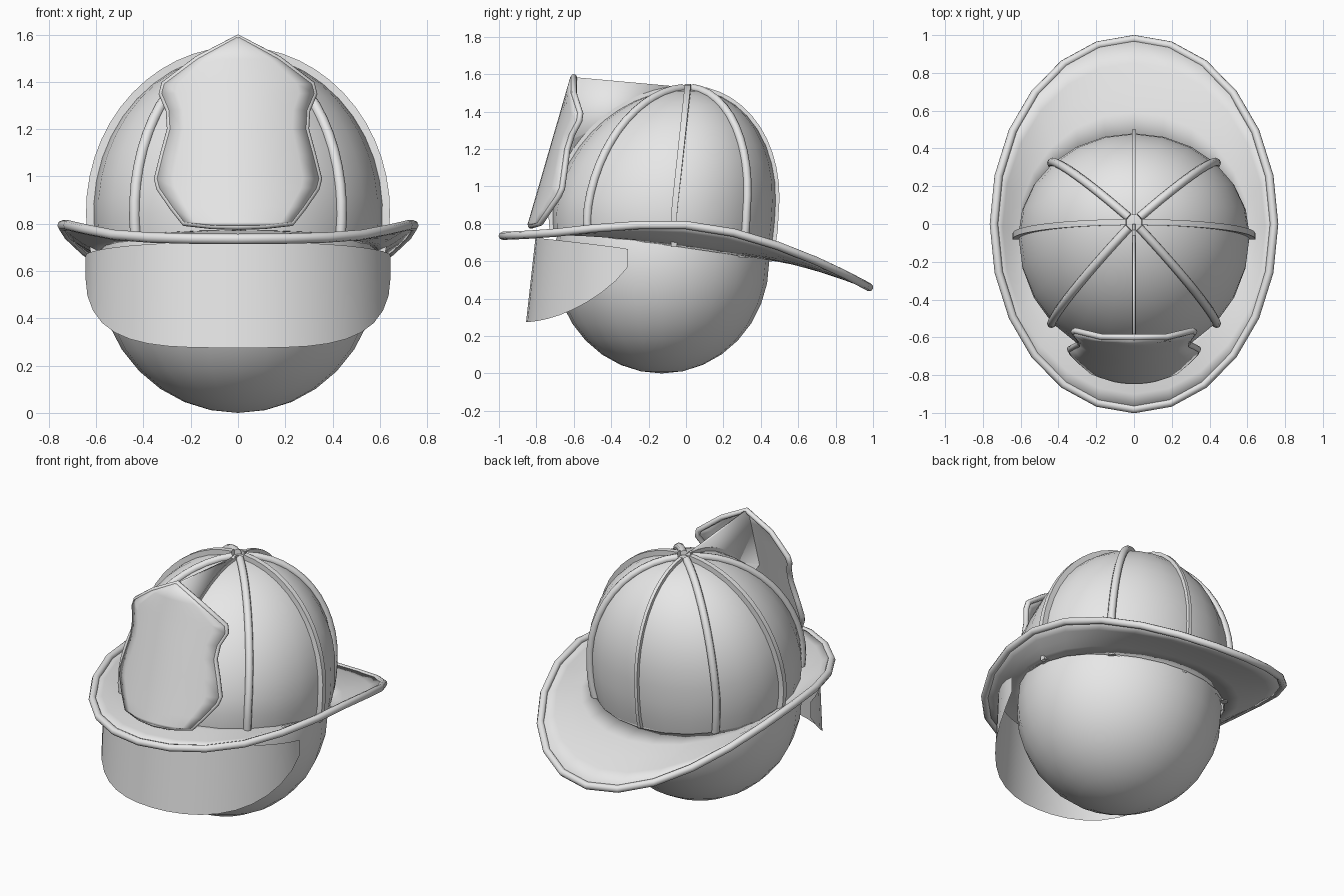
import bpy, bmesh
from math import sin, cos, pi, radians

if "Cube" in bpy.data.objects:
    bpy.data.objects.remove(bpy.data.objects["Cube"], do_unlink=True)

GREY = (0.8, 0.8, 0.8, 1)
mat = bpy.data.materials.new("light grey")
mat.use_nodes = True
mat.diffuse_color = GREY
mat.node_tree.nodes["Principled BSDF"].inputs["Base Color"].default_value = GREY


def finish(name, bm, thick=0):
    """Turn a bmesh into a smooth-shaded object, with optional thickness."""
    bmesh.ops.recalc_face_normals(bm, faces=bm.faces)
    me = bpy.data.meshes.new(name)
    bm.to_mesh(me)
    bm.free()
    ob = bpy.data.objects.new(name, me)
    bpy.context.collection.objects.link(ob)
    me.materials.append(mat)
    bpy.ops.object.select_all(action='DESELECT')
    ob.select_set(True)
    bpy.context.view_layer.objects.active = ob
    bpy.ops.object.shade_smooth_by_angle(angle=radians(40))
    if thick:
        mod = ob.modifiers.new("thickness", 'SOLIDIFY')
        mod.thickness = thick
        mod.offset = 0
    return ob


def loft(name, rings, closed=True, thick=0, cap=False):
    """Skin a list of point rows with quads."""
    bm = bmesh.new()
    rows = [[bm.verts.new(p) for p in r] for r in rings]
    n = len(rows[0])
    for a, b in zip(rows, rows[1:]):
        for i in range(n if closed else n - 1):
            j = (i + 1) % n
            bm.faces.new((a[i], a[j], b[j], b[i]))
    if cap:
        bm.faces.new(rows[-1])
    return finish(name, bm, thick)


def tube(name, pts, radius, cyclic=False):
    """Round bead along a path."""
    cu = bpy.data.curves.new(name, 'CURVE')
    cu.dimensions = '3D'
    cu.bevel_depth = radius
    cu.bevel_resolution = 2
    cu.use_fill_caps = True
    sp = cu.splines.new('POLY')
    sp.points.add(len(pts) - 1)
    for p, co in zip(sp.points, pts):
        p.co = (*co, 1)
    sp.use_cyclic_u = cyclic
    sp.use_smooth = True
    cu.materials.append(mat)
    ob = bpy.data.objects.new(name, cu)
    bpy.context.collection.objects.link(ob)
    return ob


SEG = 24
ANGLES = [2 * pi * i / SEG for i in range(SEG)]

# Head: slightly squashed ball under the helmet
bm = bmesh.new()
bmesh.ops.create_uvsphere(bm, u_segments=24, v_segments=16, radius=1)
for v in bm.verts:
    v.co = (v.co.x * 0.59, v.co.y * 0.575 - 0.13, v.co.z * 0.6 + 0.6)
finish("head", bm)


# Dome: half ellipsoid, longer in front, with its crown set back
def dome_point(a, f, grow=0.0):
    """a = direction around the dome, f = 0 at the brim to 1 at the crown."""
    start = -0.25 - 0.13 * sin(a)
    t = start + (pi / 2 - 0.03 - start) * f
    ry = (0.54 if sin(a) > 0 else 0.65) + grow
    lean = -0.065 + 0.075 * sin(max(t, 0))
    return ((0.613 + grow) * cos(a) * cos(t),
            ry * sin(a) * cos(t) + lean,
            0.85 + (0.67 + grow) * sin(t))


loft("dome", [[dome_point(a, k / 12) for a in ANGLES] for k in range(13)], cap=True)

# Ribs: eight seams, diagonals as beads, the others as raised strips
path = [0.98 * k / 15 for k in range(16)]
for k, side in enumerate(("left", "back_left", "back", "back_right",
                          "right", "front_right", "front", "front_left")):
    a = k * pi / 4
    if k % 2:
        tube(side + "_rib", [dome_point(a, f, 0.006) for f in path], 0.023)
    else:
        w, high = (0.016, 0.03) if k % 4 == 0 else (0.01, 0.02)
        ux, uy = -sin(a) * w, cos(a) * w
        rows = []
        for f in path:
            row = []
            for s, g in ((-1, -0.02), (-1, high), (1, high), (1, -0.02)):
                x, y, z = dome_point(a, f, g)
                row.append((x + s * ux, y + s * uy, z))
            rows.append(row)
        loft(side + "_rib", rows, cap=True)


# Brim: long oval, lifted at the sides and drooping at the back
RIM = [(-1, .735), (-.87, .74), (-.7, .752), (-.5, .775), (-.26, .793), (0, .793),
       (.26, .752), (.5, .68), (.7, .6), (.87, .52), (1, .45)]


def rim_height(y):
    for (y0, z0), (y1, z1) in zip(RIM, RIM[1:]):
        if y <= y1:
            return z0 + (z1 - z0) * (y - y0) / (y1 - y0)


def brim_point(a, f):
    """f = 0 at the dome, 1 at the rim."""
    yo = 0.98 * sin(a)
    xi = 0.58 * cos(a)
    yi = (0.52 if sin(a) > 0 else 0.6) * sin(a) - 0.06
    zi = 0.69 - 0.075 * sin(a)
    return (xi + (0.742 * cos(a) - xi) * f, yi + (yo - yi) * f,
            zi + (rim_height(yo) - zi) * f ** 1.3)


loft("brim", [[brim_point(a, f / 4) for a in ANGLES] for f in range(5)], thick=0.022)
tube("brim_rim", [brim_point(a, 1) for a in ANGLES], 0.022, True)

# Visor: curved sheet, flaring forward at the bottom and rising at the ends
arc = [-pi / 2 + pi * k / 20 for k in range(21)]
rows = []
for f in (0, 1):
    row = []
    for t in arc:
        bow = max(cos(t), 0) ** 1.15
        top = 0.665 + 0.06 * cos(t)
        low = 0.275 + 0.295 * (1 - cos(t)) ** 1.7
        row.append((0.645 * sin(t), -0.31 - (0.495 + 0.05 * f) * bow,
                    top + (low - top) * f))
    rows.append(row)
loft("visor", rows, closed=False)

# Front shield: half outline mirrored, bowed across and leaning back
half = [(0, 1.585), (.17, 1.495), (.31, 1.39), (.32, 1.35), (.29, 1.28), (.285, 1.2),
        (.315, 1.09), (.34, .99), (.33, .95), (.275, .87), (.225, .805), (.11, .793), (0, .79)]


def shield_point(x, z, back=0.0):
    return (x, -0.84 + 0.29 * (z - 0.8) + 0.95 * x * x + back, z)


rows = [[shield_point(x * s / 5, z) for s in range(-5, 6)] for x, z in half[1:-1]]
rows.insert(0, [shield_point(0.001 * s, half[0][1]) for s in range(-5, 6)])
loft("front_shield", rows, closed=False, thick=0.012)
outline = half + [(-x, z) for x, z in half[-2:0:-1]]
tube("shield_edge", [shield_point(x, z, 0.013) for x, z in outline], 0.016, True)

# Fin: flat bracket joining the shield tip to the crown
bm = bmesh.new()
profile = [(-.61, 1.585), (0, 1.53), (-.1, 1.48), (-.3, 1.38), (-.5, 1.2), (-.58, 1.13), (-.72, 1.2)]
bm.faces.new([bm.verts.new((0, y, z)) for y, z in profile])
finish("shield_bracket", bm, 0.015)
